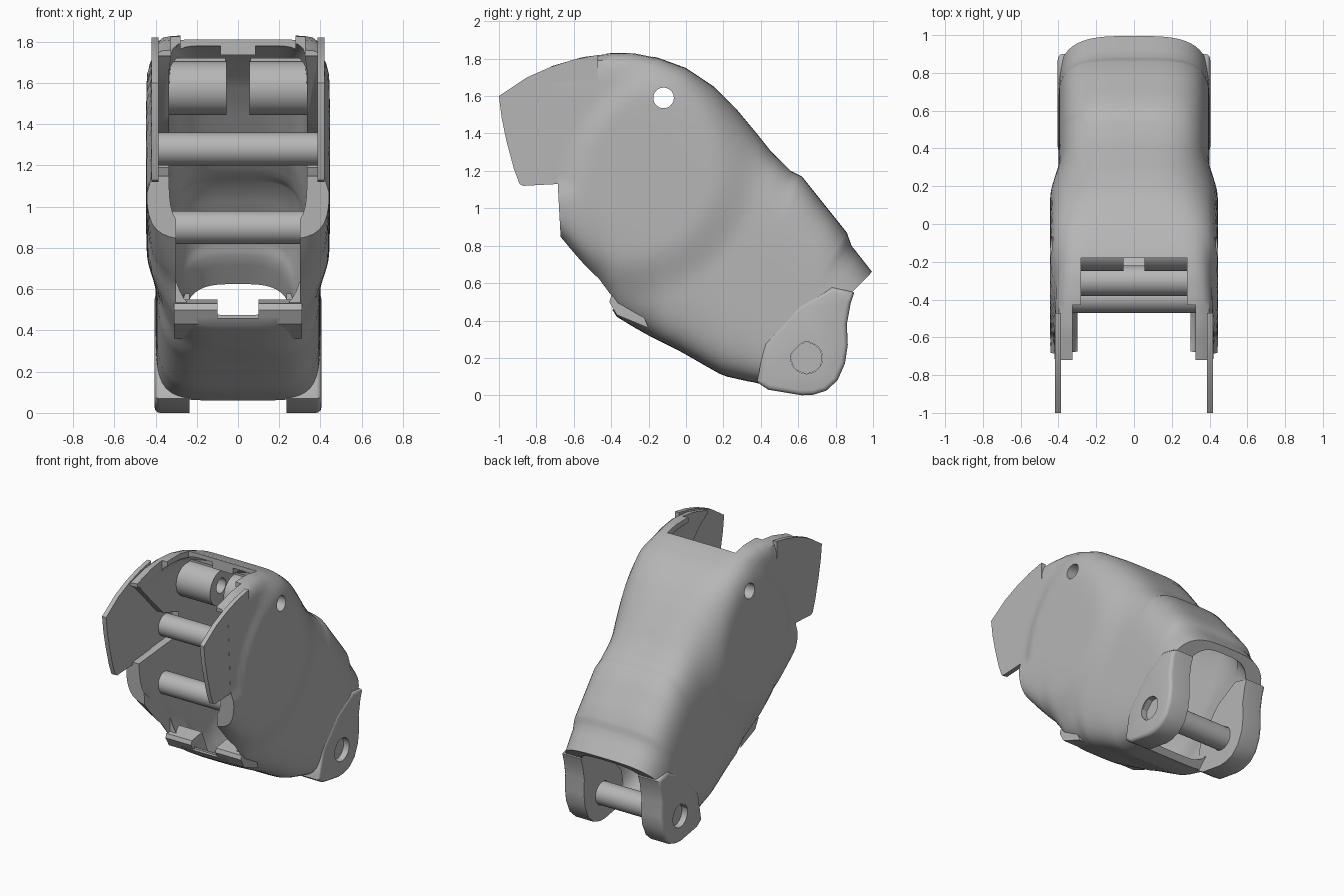
import bpy, bmesh, math
from mathutils import Vector

if "Cube" in bpy.data.objects:
    bpy.data.objects.remove(bpy.data.objects["Cube"], do_unlink=True)

grey = bpy.data.materials.new("plain grey")
grey.use_nodes = True
grey.diffuse_color = (0.47, 0.47, 0.47, 1)
grey.node_tree.nodes["Principled BSDF"].inputs["Base Color"].default_value = (0.47, 0.47, 0.47, 1)


def make_object(name, bm):
    bmesh.ops.recalc_face_normals(bm, faces=bm.faces)
    mesh = bpy.data.meshes.new(name)
    bm.to_mesh(mesh)
    bm.free()
    obj = bpy.data.objects.new(name, mesh)
    bpy.context.collection.objects.link(obj)
    mesh.materials.append(grey)
    return obj


def prism(name, outline, x0, x1, rounding=0):
    """Side outline in (y, z), extruded across x, rounded along the far rim."""
    bm = bmesh.new()
    face = bm.faces.new([bm.verts.new((x0, y, z)) for y, z in outline])
    new = bmesh.ops.extrude_face_region(bm, geom=[face])["geom"]
    moved = [v for v in new if isinstance(v, bmesh.types.BMVert)]
    rim = [e for e in new if isinstance(e, bmesh.types.BMEdge)]
    bmesh.ops.translate(bm, verts=moved, vec=(x1 - x0, 0, 0))
    if rounding:
        bmesh.ops.bevel(bm, geom=rim, offset=rounding, segments=3, profile=0.5, affect="EDGES")
    return make_object(name, bm)


def rod(name, y, z, radius, x0, x1, sides=40):
    ring = [(y + radius * math.cos(math.tau * i / sides),
             z + radius * math.sin(math.tau * i / sides)) for i in range(sides)]
    return prism(name, ring, x0, x1)


def boolean(obj, cutter, operation="DIFFERENCE"):
    mod = obj.modifiers.new("cut", "BOOLEAN")
    mod.object, mod.operation, mod.solver = cutter, operation, "EXACT"
    bpy.context.view_layer.objects.active = obj
    bpy.ops.object.modifier_apply(modifier=mod.name)
    bpy.data.objects.remove(cutter, do_unlink=True)


def smooth(obj, angle=35):
    bpy.ops.object.select_all(action="DESELECT")
    obj.select_set(True)
    bpy.context.view_layer.objects.active = obj
    bpy.ops.object.shade_smooth_by_angle(angle=math.radians(angle))


def loft(name, sections, width_at, sides=96, steps=3):
    """Skin of rounded rectangles, each spanning a top and a bottom point."""
    fine = []
    for a, b in zip(sections, sections[1:]):
        for s in range(steps):
            fine.append([p + (q - p) * s / steps for p, q in zip(a, b)])
    fine.append(sections[-1])
    bm = bmesh.new()
    rings = []
    for ty, tz, by, bz, upper, lower in fine:
        top, bottom = Vector((0, ty, tz)), Vector((0, by, bz))
        mid, half = (top + bottom) / 2, (top - bottom) / 2
        ring = []
        for i in range(sides):
            c, s = math.cos(math.tau * i / sides), math.sin(math.tau * i / sides)
            power = upper if s > 0 else lower
            r = (abs(c) ** power + abs(s) ** power) ** (-1 / power)
            p = mid + half * r * s
            p.x = width_at(p) * r * c
            ring.append(bm.verts.new(p))
        rings.append(ring)
    for a, b in zip(rings, rings[1:]):
        for i in range(sides):
            j = (i + 1) % sides
            bm.faces.new((a[i], a[j], b[j], b[i]))
    bm.faces.new(rings[0])
    bm.faces.new(rings[-1])
    return make_object(name, bm)


def ease(value, low, high):
    t = min(max((value - low) / (high - low), 0), 1)
    return t * t * (3 - 2 * t)


def outer_width(p):
    # Broad round cheek, narrower toward the rear and on the upper front plate
    rear = ease(math.hypot(p.y + 0.35, p.z - 1.25), 0.5, 0.75)
    plate = ease(math.hypot(p.y - 0.05, p.z - 1.1), 0.61, 0.69) * ease(p.z, 1.05, 1.15)
    return 0.445 - max(0.045 * rear, 0.025 * plate)


def inner_width(p):
    # Walls thicken toward the slanted rear opening
    return 0.335 - 0.07 * ease(0.7 * (p.y - p.z), -0.2, 0.15)


# top y, top z, bottom y, bottom z, squareness of upper and lower corners
sections = [
    (-0.72, 1.76, -0.67, 0.84, 16, 6),
    (-0.55, 1.81, -0.57, 0.71, 14, 5),
    (-0.40, 1.83, -0.47, 0.58, 12, 4),
    (-0.28, 1.83, -0.37, 0.42, 10, 4),
    (-0.15, 1.805, -0.28, 0.365, 9, 4),
    (0.00, 1.75, -0.20, 0.32, 7, 4),
    (0.15, 1.65, -0.11, 0.275, 5, 5),
    (0.27, 1.53, -0.04, 0.24, 4, 5),
    (0.37, 1.41, 0.04, 0.195, 3.7, 5),
    (0.45, 1.31, 0.10, 0.16, 3.7, 5),
    (0.56, 1.20, 0.18, 0.115, 4, 5),
    (0.62, 1.17, 0.22, 0.10, 4, 5),
    (0.86, 0.87, 0.33, 0.075, 4, 5),
    (0.885, 0.80, 0.36, 0.07, 3.7, 5),
    (0.995, 0.66, 0.40, 0.06, 3.4, 5),
]


def inset(sec):
    # Thin roof at the front, thicker elsewhere
    top, bottom = Vector(sec[0:2]), Vector(sec[2:4])
    step = (top - bottom).normalized()
    roof = 0.03 + 0.02 * ease(top.x, 0, 0.4)
    return (*(top - step * roof), *(bottom + step * 0.05), *sec[4:])


def shifted(sec, dy, dz):
    return (sec[0] + dy, sec[1] + dz, sec[2] + dy, sec[3] + dz, *sec[4:])


# Hollow main shell, open at the front and rear
body = loft("main_shell", sections, outer_width)
hollow = [inset(s) for s in sections]
hollow = [shifted(hollow[0], -0.2, 0)] + hollow + [shifted(hollow[-1], 0.12, -0.14)]
boolean(body, loft("hollow_cutter", hollow, inner_width))


def box(y0, y1, z0, z1, half):
    return prism("box_cutter", [(y0, z0), (y1, z0), (y1, z1), (y0, z1)], -half, half)


# Front mouth: stepped roof slot, floor slot, and thinned cheeks inside
boolean(body, box(-1.2, -0.18, 1.3, 2.0, 0.28))
boolean(body, box(-1.2, -0.43, 1.3, 2.1, 0.325))
boolean(body, box(-1.2, -0.37, 0.46, 1.0, 0.30))
pocket = [(-0.9, 1.73), (-0.70, 1.73), (-0.40, 1.42), (-0.22, 1.36), (-0.22, 1.19), (-0.9, 1.13)]
boolean(body, prism("pocket_cutter", pocket, -0.39, 0.39))
boolean(body, rod("hole_cutter", -0.12, 1.59, 0.055, -1, 1))
smooth(body)

# Small latch tab hanging under the roof edge
prism("roof_latch", [(-0.18, 1.735), (-0.10, 1.735), (-0.10, 1.78), (-0.18, 1.80)], -0.085, 0.085)

# Cheek plates, rear lugs, hinge barrels and floor lips, one per side
plate_outline = [(-1, 1.6), (-0.85, 1.70), (-0.72, 1.757), (-0.6, 1.795), (-0.47, 1.82),
                 (-0.47, 1.15), (-0.6, 1.13), (-0.68, 1.13), (-0.87, 1.12), (-0.89, 1.13),
                 (-0.92, 1.21), (-0.96, 1.36), (-0.985, 1.48)]
lug_outline = [(0.90, 0.55), (0.88, 0.49), (0.86, 0.38), (0.865, 0.27), (0.85, 0.17),
               (0.81, 0.08), (0.75, 0.025), (0.68, 0.003), (0.62, 0), (0.44, 0.03),
               (0.38, 0.07), (0.42, 0.28), (0.60, 0.48), (0.78, 0.58)]
lip_outline = [(-0.37, 0.43), (-0.41, 0.50), (-0.40, 0.53), (-0.28, 0.55), (-0.2, 0.36)]
for side, word in ((1, "left"), (-1, "right")):
    smooth(prism("cheek_plate_" + word, plate_outline, 0.386 * side, 0.419 * side))
    prism("floor_lip_" + word, lip_outline, 0.10 * side, 0.31 * side)

    lug = prism("rear_lug_" + word, lug_outline, 0.235 * side, 0.404 * side, 0.025)
    boolean(lug, rod("hole_cutter", 0.645, 0.2, 0.085, 0.1 * side, 0.6 * side))
    smooth(lug)

    barrel = rod("hinge_barrel_" + word, -0.12, 1.575, 0.13, 0.055 * side, 0.345 * side)
    web = prism("web", [(-0.12, 1.46), (0.10, 1.50), (0.08, 1.64), (-0.12, 1.72)],
                0.06 * side, 0.34 * side)
    boolean(barrel, web, "UNION")
    boolean(barrel, rod("hole_cutter", -0.12, 1.59, 0.055, -0.1 * side, 0.6 * side))
    smooth(barrel)

# Cross pins
for name, y, z, r, half in (("upper_cross_pin", -0.30, 1.28, 0.08, 0.40),
                            ("lower_cross_pin", -0.39, 0.90, 0.08, 0.40),
                            ("rear_pin", 0.645, 0.2, 0.083, 0.36)):
    smooth(rod(name, y, z, r, -half, half))
